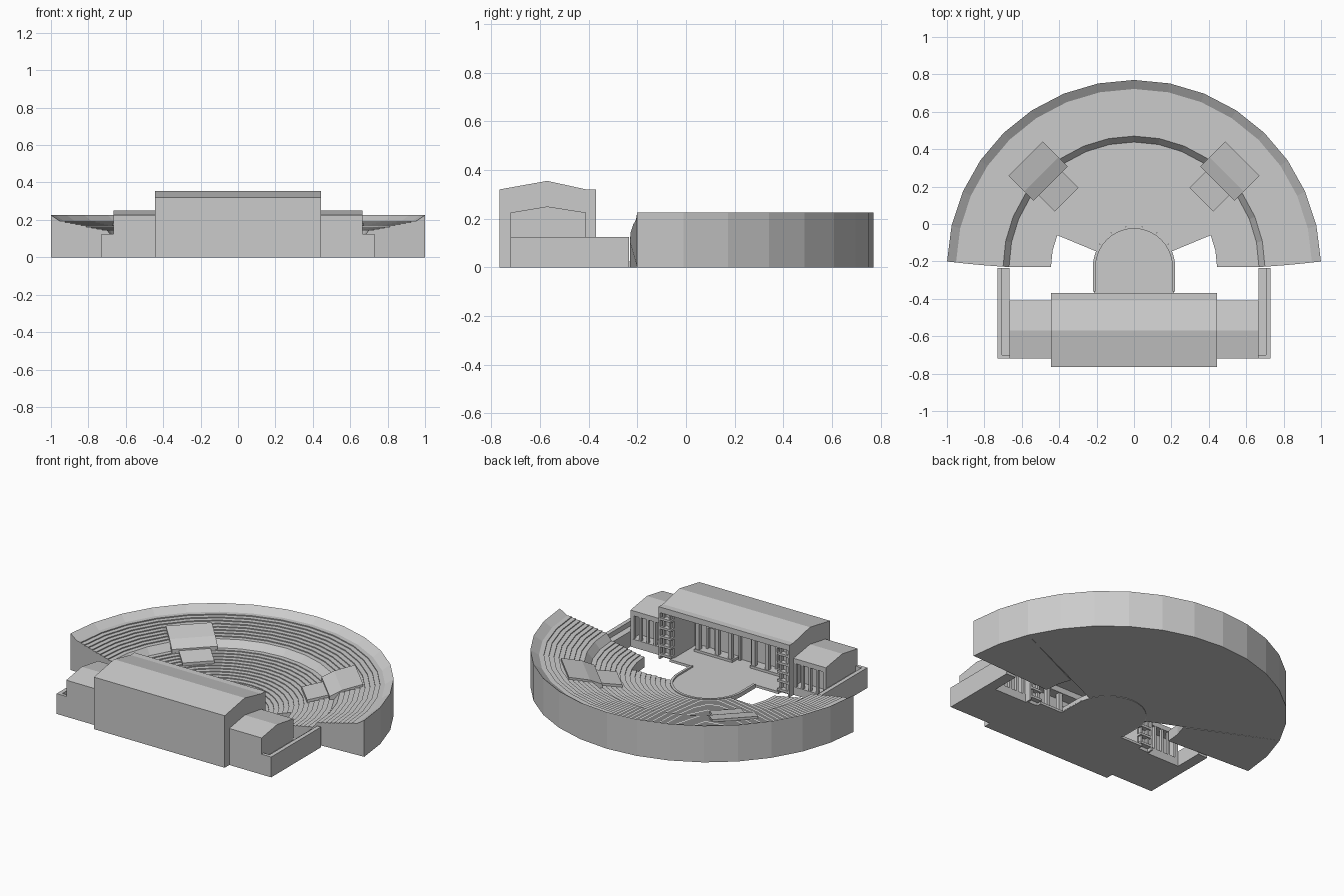
import bpy, bmesh
from math import sin, cos, pi, radians
from mathutils import Matrix, Vector

if "Cube" in bpy.data.objects:
    bpy.data.objects.remove(bpy.data.objects["Cube"])

stone = bpy.data.materials.new("grey stone")
stone.use_nodes = True
COLOUR = (0.6, 0.6, 0.6, 1)
stone.diffuse_color = COLOUR
stone.node_tree.nodes["Principled BSDF"].inputs["Base Color"].default_value = COLOUR

CENTRE_Y = -0.23          # centre of the seating arcs
ROW = 0.028               # depth of one seat row


def finish(name, bm):
    bmesh.ops.recalc_face_normals(bm, faces=bm.faces)
    mesh = bpy.data.meshes.new(name)
    bm.to_mesh(mesh)
    bm.free()
    mesh.materials.append(stone)
    obj = bpy.data.objects.new(name, mesh)
    bpy.context.collection.objects.link(obj)
    return obj


def loft(name, sections):
    """Skin a list of matching closed sections and cap both ends."""
    bm = bmesh.new()
    rings = [[bm.verts.new(p) for p in s] for s in sections]
    for a, b in zip(rings, rings[1:]):
        for i in range(len(a)):
            j = (i + 1) % len(a)
            bm.faces.new((a[i], a[j], b[j], b[i]))
    bm.faces.new(rings[0])
    bm.faces.new(rings[-1])
    return finish(name, bm)


def prism(name, profile, x0, x1):
    """Extrude a (y, z) profile along x."""
    return loft(name, [[(x, y, z) for y, z in profile] for x in (x0, x1)])


def boxes(name, items):
    """Several boxes, each (x0, x1, y0, y1, z0, z1), in one object."""
    bm = bmesh.new()
    for x0, x1, y0, y1, z0, z1 in items:
        m = (Matrix.Translation(((x0 + x1) / 2, (y0 + y1) / 2, (z0 + z1) / 2))
             @ Matrix.Diagonal((abs(x1 - x0), y1 - y0, z1 - z0, 1)))
        bmesh.ops.create_cube(bm, size=1, matrix=m)
    return finish(name, bm)


# Seating: stepped profile, swept round the centre
def seat_profile(first_row):
    pts = []
    for i in range(first_row, 16):
        r, z = 0.22 + i * ROW, 0.02 + i * 0.0056
        pts += [(r, z), (r + ROW, z)]
    for i in range(9):
        r, z = 0.70 + i * ROW, 0.145 + i * 0.006
        pts += [(r, z), (r + ROW, z)]
    pts += [(1.0, 0.225), (1.0, 0), (0.22 + first_row * ROW, 0)]
    return pts


def seating(name, first_row, start, end, steps):
    sections = []
    for k in range(steps + 1):
        section = []
        for r, z in seat_profile(first_row):
            a = start + (end - start) * k / steps
            lean = 1.7 * max(0, r - 0.67) / 0.33     # ends splay outwards
            a = radians(90 + (a - 90) * (1 - lean / 90))
            section.append((r * cos(a), CENTRE_Y + r * sin(a), z))
        sections.append(section)
    return loft(name, sections)


seating("seating_middle", 0, 22.5, 157.5, 12)
seating("seating_left_end", 8, 0, 22.5, 2)
seating("seating_right_end", 8, 157.5, 180, 2)

# Sloping entrance slabs set into the seats
LOWER = [(0.51, 0), (0.51, 0.094), (0.65, 0.118), (0.65, 0)]
UPPER = [(0.63, 0), (0.63, 0.125), (0.70, 0.157), (0.82, 0.184), (0.82, 0)]
for side, angle in (("left", 45), ("right", 135)):
    for part, profile, half in (("lower", LOWER, 0.09), ("upper", UPPER, 0.13)):
        slab = loft(f"{part}_entrance_{side}",
                    [[(u, w, z) for u, z in profile] for w in (-half, half)])
        slab.data.transform(Matrix.Translation((0, CENTRE_Y, 0))
                            @ Matrix.Rotation(radians(angle), 4, "Z"))

# Orchestra floor and its raised curb
def half_round(r, y_end, z):
    arc = [(r * cos(pi * i / 20), CENTRE_Y + r * sin(pi * i / 20), z) for i in range(21)]
    return [(r, y_end, z)] + arc + [(-r, y_end, z)]


loft("orchestra_floor", [half_round(0.215, -0.62, z) for z in (0, 0.015)])
outline = [half_round(r, -0.36, z) for r, z in ((0.205, 0.01), (0.205, 0.025), (0.22, 0.025), (0.22, 0.0))]
loft("orchestra_curb", [list(s) for s in zip(*outline)])

# Stage house: front wall and roof, with the stage open to the back
prism("stage_house", [(-0.765, 0), (-0.765, 0.32), (-0.57, 0.355), (-0.41, 0.32),
                      (-0.37, 0.32), (-0.37, 0.285), (-0.60, 0.285), (-0.60, 0)],
      -0.445, 0.445)
boxes("stage_floor", [(-0.37, 0.37, -0.61, -0.37, 0, 0.015)])

# Stage back wall: columns, plinth, beam and framed doorways
columns = [(x - 0.012, x + 0.012, -0.565, -0.54, 0.03, 0.25)
           for x in (-0.3, -0.17, -0.08, 0.08, 0.17, 0.3)]
boxes("stage_columns", columns)
boxes("stage_beam", [(-0.36, 0.36, -0.605, -0.535, 0.25, 0.29)])
boxes("stage_plinths", [(x0, x1, -0.605, -0.535, 0.01, 0.03)
                        for x0, x1 in ((-0.32, -0.06), (0.06, 0.32))])
frames = []
for x, w, h in ((0, 0.05, 0.19), (-0.235, 0.035, 0.16), (0.235, 0.035, 0.16)):
    frames += [(x - w, x - w + 0.012, -0.605, -0.58, 0.015, h),
               (x + w - 0.012, x + w, -0.605, -0.58, 0.015, h),
               (x - w, x + w, -0.605, -0.58, h, h + 0.015)]
boxes("door_frames", frames)

WING = [(-0.72, 0), (-0.72, 0.225), (-0.57, 0.25), (-0.41, 0.225),
        (-0.41, 0.195), (-0.48, 0.195), (-0.48, 0)]
for side, s in (("left", 1), ("right", -1)):
    # Stage end piers with stacked shelves
    boxes(f"stage_pier_{side}", [(s * 0.36, s * 0.445, -0.61, -0.40, 0, 0.29),
                                 (s * 0.435, s * 0.445, -0.41, -0.37, 0, 0.29)])
    shelves = []
    for i in range(5):
        z = 0.02 + i * 0.055
        shelves.append((s * 0.36, s * 0.44, -0.41, -0.37, z, z + 0.014))
        shelves += [(s * x, s * (x + 0.012), -0.41, -0.38, z, z + 0.055)
                    for x in (0.37, 0.415)]
    boxes(f"pier_shelves_{side}", shelves)

    # Side wing with a colonnade facing the seats
    prism(f"wing_{side}", WING, s * 0.445, s * 0.665)
    boxes(f"wing_colonnade_{side}",
          [(s * 0.445, s * 0.665, -0.49, -0.41, 0, 0.05),
           (s * 0.655, s * 0.665, -0.49, -0.41, 0.05, 0.2)]
          + [(s * x, s * (x + 0.014), -0.43, -0.412, 0.05, 0.2)
             for x in (0.447, 0.495, 0.545, 0.595, 0.643)])

    # Outer passage with a parapet
    boxes(f"passage_{side}", [(s * 0.665, s * 0.705, -0.70, -0.235, 0, 0.095),
                              (s * 0.705, s * 0.73, -0.72, -0.235, 0, 0.125),
                              (s * 0.665, s * 0.705, -0.72, -0.70, 0, 0.125)])
